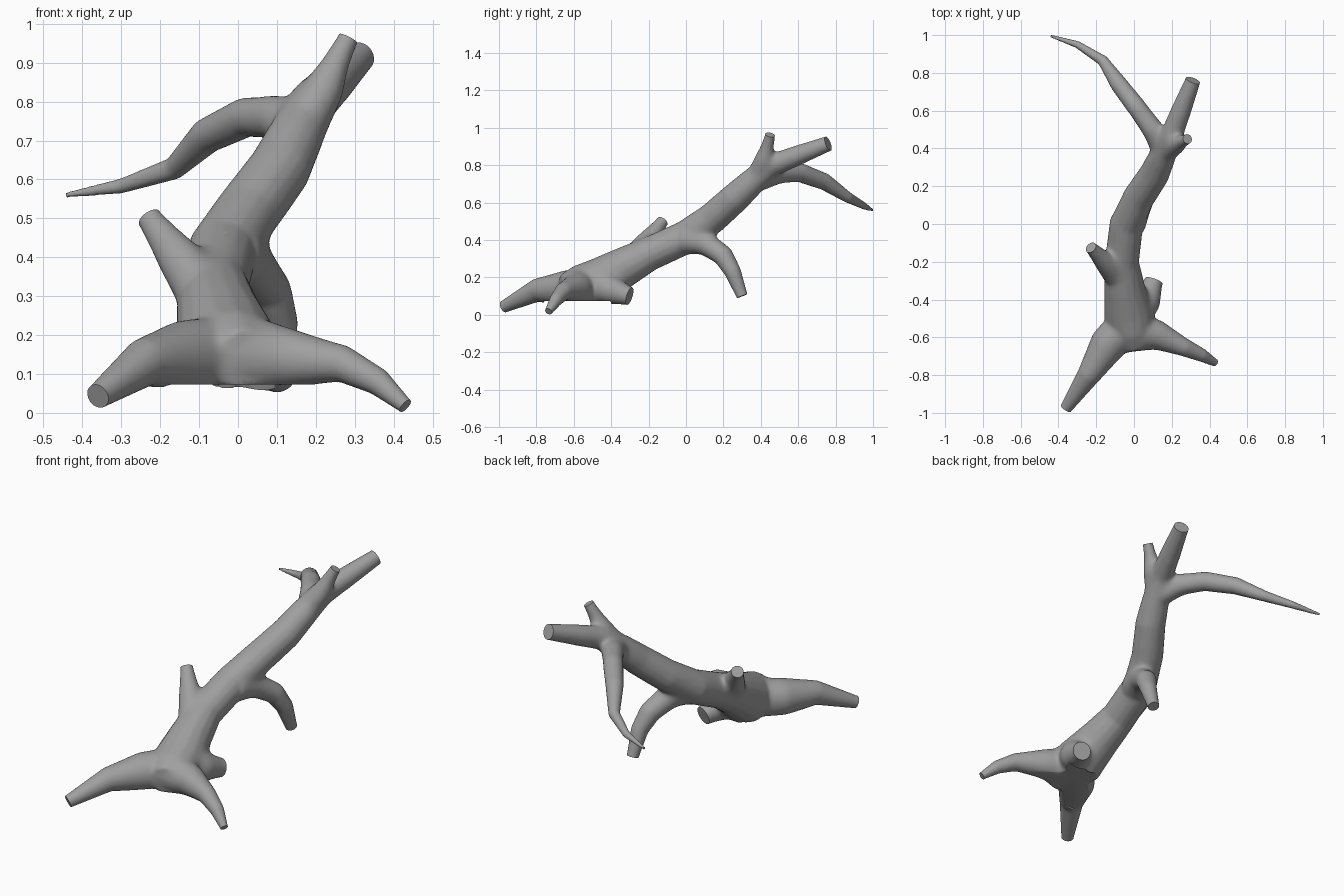
import bpy, bmesh, math
from mathutils import Vector

cube = bpy.data.objects.get("Cube")
if cube:
    bpy.data.objects.remove(cube, do_unlink=True)

# Limbs as paths of (x, y, z, radius)
trunk = [(.02, -.66, .135, .08), (-.005, -.58, .145, .118), (-.028, -.47, .168, .133),
         (-.05, -.34, .25, .109), (-.065, -.2, .325, .092), (-.04, 0, .415, .09),
         (.025, .14, .515, .084), (.108, .265, .628, .08), (.155, .37, .725, .071),
         (.195, .46, .8, .064), (.312, .76, .915, .041)]
right_root = [(-.04, -.53, .15, .1), (-.14, -.64, .14, .1),
              (-.24, -.8, .13, .062), (-.36, -.975, .043, .033)]
left_root = [(0, -.57, .15, .11), (.13, -.59, .14, .08), (.27, -.655, .126, .048),
             (.36, -.695, .08, .036), (.43, -.735, .018, .021)]
back_root = [(-.01, -.47, .175, .11), (.07, -.4, .13, .08), (.105, -.302, .1, .05)]
side_stub = [(-.075, -.29, .29, .075), (-.15, -.205, .395, .06), (-.228, -.125, .5, .033)]
low_branch = [(-.02, 0, .405, .085), (.03, .1, .385, .067), (.083, .2, .315, .056),
              (.11, .25, .23, .045), (.117, .3, .1, .031)]
long_branch = [(.15, .4, .725, .062), (.1, .5, .76, .06), (.02, .61, .76, .052),
               (-.08, .74, .712, .046), (-.165, .865, .628, .03),
               (-.3, .95, .583, .02), (-.44, .995, .56, .009)]
top_stub = [(.165, .38, .74, .06), (.22, .42, .83, .055), (.252, .435, .9, .038),
            (.283, .45, .962, .028)]
limbs = [trunk, right_root, left_root, back_root, side_stub,
         low_branch, long_branch, top_stub]

SIDES = 16
EXTRA = .03


def end_direction(path):
    return (Vector(path[-1][:3]) - Vector(path[-2][:3])).normalized()


def add_tube(bm, path):
    """Sweep a closed tube along the path, running a little past its tip."""
    pts = [Vector(p[:3]) for p in path]
    radii = [p[3] for p in path]
    pts.append(pts[-1] + end_direction(path) * EXTRA)
    radii.append(radii[-1])
    last = len(pts) - 1
    rings, old, side = [], None, None
    for i, (p, r) in enumerate(zip(pts, radii)):
        d = (pts[min(i + 1, last)] - pts[max(i - 1, 0)]).normalized()
        if old is None:
            side = d.orthogonal().normalized()
        else:
            side = old.rotation_difference(d) @ side
        old = d
        up = d.cross(side)
        angles = [math.tau * k / SIDES for k in range(SIDES)]
        rings.append([bm.verts.new(p + (side * math.cos(a) + up * math.sin(a)) * r)
                      for a in angles])
    for a, b in zip(rings, rings[1:]):
        for k in range(SIDES):
            n = (k + 1) % SIDES
            bm.faces.new((a[k], a[n], b[n], b[k]))
    bm.faces.new(rings[0][::-1])
    bm.faces.new(rings[-1])


def apply_modifier(obj, kind, **settings):
    mod = obj.modifiers.new(kind.title(), kind)
    for key, value in settings.items():
        setattr(mod, key, value)
    bpy.ops.object.modifier_apply(modifier=mod.name)


# Rough limbs, fused into one skin
mesh = bpy.data.meshes.new("fallen_branch")
branch = bpy.data.objects.new("fallen_branch", mesh)
bpy.context.collection.objects.link(branch)
bm = bmesh.new()
for limb in limbs:
    add_tube(bm, limb)
bmesh.ops.recalc_face_normals(bm, faces=bm.faces[:])
bm.to_mesh(mesh)
bm.free()
bpy.ops.object.select_all(action='DESELECT')
branch.select_set(True)
bpy.context.view_layer.objects.active = branch
apply_modifier(branch, 'REMESH', mode='VOXEL', voxel_size=.006)

# Soften the forks, then flatten the underside between the roots
bm = bmesh.new()
bm.from_mesh(branch.data)
forks = [Vector(limb[1][:3]) for limb in limbs[1:]]
axes = dict(use_axis_x=True, use_axis_y=True, use_axis_z=True)
for reach in (.1, .13, .16):
    near = [v for v in bm.verts if min((v.co - f).length for f in forks) < reach]
    for _ in range(16):
        bmesh.ops.smooth_vert(bm, verts=near, factor=.5, **axes)
for _ in range(8):
    bmesh.ops.smooth_vert(bm, verts=bm.verts[:], factor=.5, **axes)
for v in bm.verts:
    if abs(v.co.x) < .25 and -.76 < v.co.y < -.4:
        v.co.z = max(v.co.z, .073)
bm.to_mesh(branch.data)
bm.free()
apply_modifier(branch, 'DECIMATE', ratio=.2)

# Saw each tip off flat
bm = bmesh.new()
bm.from_mesh(branch.data)
for limb in limbs:
    tip, d = Vector(limb[-1][:3]), end_direction(limb)
    faces = [f for f in bm.faces if (f.calc_center_median() - tip).length < .085]
    edges = list({e for f in faces for e in f.edges})
    verts = list({v for f in faces for v in f.verts})
    cut = bmesh.ops.bisect_plane(bm, geom=verts + edges + faces, dist=1e-5,
                                 plane_co=tip, plane_no=d, clear_outer=True)
    rim = [e for e in cut["geom_cut"]
           if isinstance(e, bmesh.types.BMEdge) and e.is_boundary]
    bmesh.ops.holes_fill(bm, edges=rim, sides=0)
bmesh.ops.recalc_face_normals(bm, faces=bm.faces[:])
bm.to_mesh(branch.data)
bm.free()

# Plain grey bark
colour = (.35, .35, .35, 1)
bark = bpy.data.materials.new("grey_bark")
bark.use_nodes = True
bark.diffuse_color = colour
bark.node_tree.nodes["Principled BSDF"].inputs["Base Color"].default_value = colour
branch.data.materials.clear()
branch.data.materials.append(bark)
for poly in branch.data.polygons:
    poly.material_index = 0
bpy.ops.object.shade_smooth_by_angle(angle=math.radians(40))
